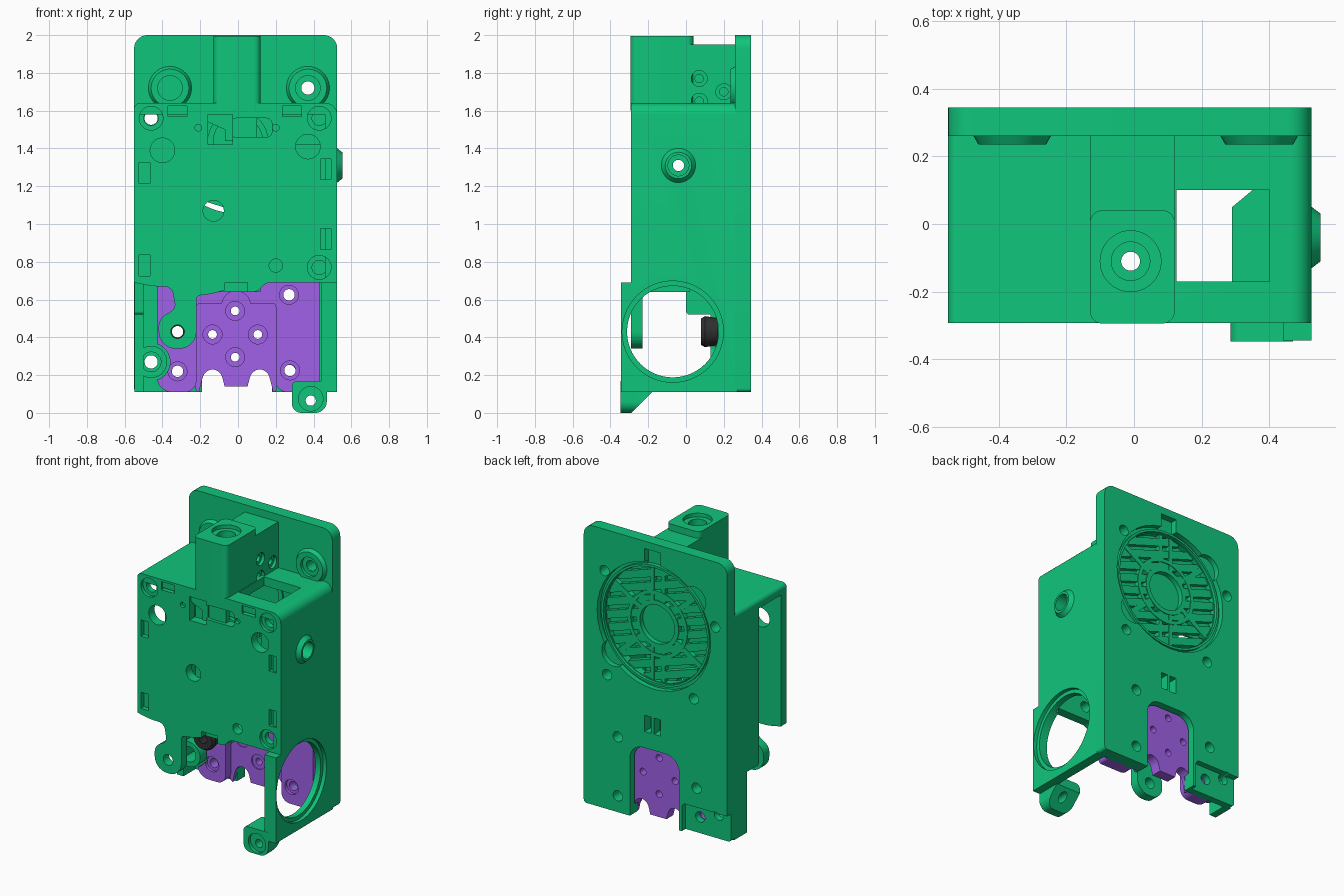
import bpy, bmesh
from math import sin, cos, pi, sqrt, radians
from mathutils import Vector

if "Cube" in bpy.data.objects:
    bpy.data.objects.remove(bpy.data.objects["Cube"])


def material(name, rgb):
    m = bpy.data.materials.new(name)
    m.diffuse_color = (*rgb, 1)
    m.use_nodes = True
    m.node_tree.nodes["Principled BSDF"].inputs["Base Color"].default_value = m.diffuse_color
    return m


GREEN = material("green", (0.005, 0.56, 0.20))
PURPLE = material("purple", (0.35, 0.12, 0.80))
DARK = material("dark", (0.03, 0.03, 0.03))


def disc(a, b, r, n=40):
    return [(a + r * cos(2 * pi * i / n), b + r * sin(2 * pi * i / n)) for i in range(n)]


def rect(a0, a1, b0, b1, r=0):
    return outline([(a0, b0, r), (a1, b0, r), (a1, b1, r), (a0, b1, r)])


def outline(pts):
    """Polygon from (a, b, corner radius) points."""
    out = []
    for i, p in enumerate(pts):
        c = Vector(p[:2])
        r = p[2] if len(p) > 2 else 0
        if r == 0:
            out.append(tuple(c))
            continue
        u = (Vector(pts[i - 1][:2]) - c).normalized() * r
        v = (Vector(pts[(i + 1) % len(pts)][:2]) - c).normalized() * r
        for k in range(8):
            t = k / 7
            w = sqrt(0.5)  # rational arc
            d = (1 - t) ** 2 + 2 * w * t * (1 - t) + t * t
            out.append(tuple(c + (u * (1 - t) ** 2 + v * t * t) / d))
    return out


def prism(name, pts, axis, lo, hi, mat=GREEN, end=None):
    """Extrude a profile along X (y,z), Y (x,z) or Z (x,y); end = profile at hi."""
    place = {"X": lambda a, b, h: (h, a, b), "Y": lambda a, b, h: (a, h, b), "Z": lambda a, b, h: (a, b, h)}[axis]
    bm = bmesh.new()
    va = [bm.verts.new(place(*p, lo)) for p in pts]
    vb = [bm.verts.new(place(*p, hi)) for p in (end or pts)]
    bm.faces.new(va)
    bm.faces.new(vb)
    for i in range(len(va)):
        j = (i + 1) % len(va)
        bm.faces.new((va[i], va[j], vb[j], vb[i]))
    bmesh.ops.recalc_face_normals(bm, faces=bm.faces)
    me = bpy.data.meshes.new(name)
    bm.to_mesh(me)
    bm.free()
    ob = bpy.data.objects.new(name, me)
    bpy.context.collection.objects.link(ob)
    me.materials.append(mat)
    return ob


def cutter(pts, axis, lo, hi, mat=GREEN):
    ob = prism("cutter", pts, axis, lo, hi, mat)
    ob.hide_render = True
    return ob


def hole(x, z, r, lo=-1, hi=1):
    return cutter(disc(x, z, r), "Y", lo, hi)


def cut(ob, cutters):
    for c in cutters:
        m = ob.modifiers.new("cut", "BOOLEAN")
        m.operation, m.solver, m.object = "DIFFERENCE", "EXACT", c
    dg = bpy.context.evaluated_depsgraph_get()
    me = bpy.data.meshes.new_from_object(ob.evaluated_get(dg))
    ob.modifiers.clear()
    ob.data = me
    for c in cutters:
        bpy.data.objects.remove(c)


# Back plate with motor vent opening, tray cutout and screw holes
CX, CZ, RV = 0.0, 1.44, 0.385
plate = prism("back_plate", outline([(-.55, .11, .02), (.525, .11, .02), (.525, 2, .07), (-.55, 2, .07)]), "Y", .26, .345)
cuts = [cutter(rect(-.19, .18, .0, .6, .1), "Y", 0, 1),
        hole(CX, CZ, .425, .31, .4), hole(CX, CZ, RV, .275, .4),
        hole(-.3, 1.7, .09, .31, .4), hole(.3, 1.18, .09, .31, .4),
        cutter([p for p in disc(CX, CZ, RV, 80) if p[1] < 1.6 and -.325 < p[0] < .31], "Y", .2, .4),
        cutter(rect(-.05, .07, 1.82, 1.95), "Y", .3, .4),
        cutter(rect(-.05, .0, .71, .82), "Y", .28, .4), cutter(rect(.02, .07, .71, .82), "Y", .28, .4),
        cutter(rect(-.6, -.21, .0, .3, .03), "Y", .305, .4)]
cuts += [hole(x, z, .035) for x, z in [(.37, 1.72), (-.46, 1.56), (.35, 1.02), (-.3, 1.03),
                                       (.27, .62), (.27, .22), (-.32, .43), (-.32, .22), (-.46, .27)]]
cut(plate, cuts)

# Vent grille: slanted bars, cross spokes, uprights and rings
A = radians(-18)
RB = RV + .008


def bar(off, ang, width, lo, hi, s0, s1):
    pts = [(CX + s * cos(ang) - t * sin(ang), CZ + s * sin(ang) + t * cos(ang))
           for s, t in [(s0, off - width), (s1, off - width), (s1, off + width), (s0, off + width)]]
    prism("vent_bar", pts, "Y", lo, hi)


for i in range(-4, 5):
    off = i * .083
    h = sqrt(RB ** 2 - off ** 2)
    gap = sqrt(max(.15 ** 2 - off ** 2, 0))
    bar(off, A, .026, .262, .302, -h, -gap)
    bar(off, A, .026, .262, .302, gap, h)
for ang in (radians(32), radians(-42)):
    bar(0, ang, .018, .264, .306, -RB, -.13)
    bar(0, ang, .018, .264, .306, .13, RB)
for off in (-.04, .04):
    bar(off, pi / 2, .014, .263, .304, .13, RB)
    bar(off, pi / 2, .014, .263, .304, -RB, -.13)
for r0, r1, y0, y1 in [(.13, .16, .25, .308), (.2, .225, .266, .307), (.39, .405, .29, .33)]:
    ring = prism("vent_ring", disc(CX, CZ, r1, 56), "Y", y0, y1)
    cut(ring, [hole(CX, CZ, r0)])

# Roof and right wall in one profile, with top opening and side holes
shell = prism("roof_and_right_wall", outline([(-.55, 1.58), (-.55, 1.64, .03), (.525, 1.64, .06), (.525, .11), (.46, .11), (.46, 1.58)]), "Y", -.28, .27)
lower = prism("right_wall_front", rect(.44, .525, .11, .69), "Y", -.345, -.2)
side = lambda y, z, r, lo, hi: cutter(disc(y, z, r, 64), "X", lo, hi)
big = lambda: [side(-.07, .43, .242, .3, .7), side(-.07, .43, .268, .5, .7)]
cut(shell, big() + [side(-.04, 1.31, .055, .3, .7), cutter(rect(.125, .40, -.17, .10), "Z", 1.5, 1.7),
                    cutter(disc(-.01, -.11, .028), "Z", 1.5, 1.7)])
cut(lower, big())
boss = prism("side_boss", disc(-.04, 1.31, .11), "X", .5, .552, end=disc(-.04, 1.31, .07))
inner = prism("side_boss_inner", [(.29, -.17), (.47, -.17), (.47, .1), (.35, .1), (.29, .05)], "Z", 1.2, 1.42)
cut(boss, [side(-.04, 1.31, .055, .2, .7)])
cut(inner, [side(-.04, 1.31, .055, .36, .7), side(-.04, 1.31, .03, .2, .7)])

# Partial left wall
prism("left_wall", outline([(.27, .11), (.27, 1.6), (0, 1.6), (0, .52, .02), (.13, .52), (.13, .11)]), "X", -.549, -.5)

# Front panel with hanging tongue
panel = prism("front_panel", outline([
    (-.55, 1.64, .03), (.525, 1.64, .06), (.525, .69), (.15, .69, .02), (.1, .64, .02), (.05, .64), (.05, .69), (-.07, .69),
    (-.07, .65), (-.14, .63, .02), (-.22, .62, .02), (-.22, .34, .09), (-.42, .34, .09), (-.42, .5, .04),
    (-.33, .55, .03), (-.35, .67, .04), (-.45, .67, .03), (-.55, .69)]), "Y", -.292, -.23)
cuts = [hole(-.4, 1.39, .065), hole(.37, 1.41, .065), hole(-.13, 1.07, .055), hole(.2, .78, .035),
        hole(-.32, .43, .036), cutter(rect(-.16, -.03, 1.42, 1.58), "Y", -.4, 0),
        cutter(rect(-.04, .18, 1.46, 1.56, .03), "Y", -.4, -.1),
        hole(-.21, 1.51, .018, -.4, -.27), hole(.2, 1.51, .018, -.4, -.27)]
for x, z in [(-.46, 1.56), (.43, 1.56), (.43, .77)]:
    cuts += [hole(x, z, .063, -.4, -.27), hole(x, z, .038)]
for x, z in [(-.495, 1.27), (-.495, .78), (.465, 1.29), (.465, .92)]:
    cuts.append(cutter(rect(x - .028, x + .028, z - .055, z + .055), "Y", -.4, -.26))
for x in (-.32, .285):
    cuts.append(cutter(rect(x - .05, x + .05, 1.57, 1.625), "Y", -.4, -.26))
cut(panel, cuts)
prism("slot_bridge", rect(-.03, .1, 1.45, 1.57), "Y", -.27, -.235)
prism("slot_web", rect(-.07, -.03, 1.44, 1.58), "Y", -.28, -.235)
prism("slot_flap", [(-.16, 1.54), (-.07, 1.5), (-.07, 1.58), (-.16, 1.58)], "Y", -.275, -.235)

# Inlet tower on the roof with stepped bore, and block behind it
tower = prism("inlet_tower", rect(-.13, .12, -.294, .04, .035), "Z", 1.6, 1.995)
bore = lambda r, lo: cutter(disc(-.01, -.11, r), "Z", lo, 2.2)
cut(tower, [bore(.09, 1.97), bore(.057, 1.82), bore(.028, 1.4)])
rear = prism("tower_rear_block", rect(-.13, .12, .0, .27), "Z", 1.6, 1.95)
cut(rear, [cutter(disc(y, z, r), "X", lo, .3) for y, z in [(.07, 1.77), (.2, 1.7), (.07, 1.65)]
           for r, lo in [(.042, .1), (.022, .02)]])

# Screw bosses on the upper back plate
for x, deep in ((-.36, .3), (.37, 1)):
    b = prism("plate_screw_boss", disc(x, 1.72, .1), "Y", .235, .27, end=disc(x, 1.72, .12))
    cut(b, [hole(x, 1.72, .065, .2, .255), hole(x, 1.72, .036, .2, deep)])

# Floor shelf under the gear space
shelf = prism("floor_shelf", rect(-.12, .12, -.24, .02), "Z", .64, .69)
cut(shelf, [cutter(disc(-.01, -.11, .03), "Z", .5, .8)])

# Front right foot with sloped back
foot = prism("front_foot", outline([(.285, 0, .05), (.47, 0, .06), (.47, .17), (.285, .17, .03)]), "Y", -.347, -.18)
cut(foot, [cutter([(-.29, 0), (-.1, .19), (-.1, -.05), (-.29, -.05)], "X", .2, .6),
           hole(.385, .075, .065, -.4, -.325), hole(.385, .065, .027)])

# Lower left ear and knob with its post, both bored through
ear = prism("left_ear", disc(-.46, .27, .085), "Y", .13, .27)
cut(ear, [hole(-.46, .27, .052)])
post = prism("knob_post", disc(-.32, .43, .05), "Y", .15, .27)
knob = prism("dark_knob", disc(-.32, .43, .07), "Y", .08, .1, DARK, disc(-.32, .43, .082))
body = prism("dark_knob_body", disc(-.32, .43, .082), "Y", .1, .17, DARK, disc(-.32, .43, .072))
for ob in (post, knob, body):
    cut(ob, [cutter(disc(-.32, .43, .03), "Y", -1, 1, ob.data.materials[0])])

# Purple cooling tray: flange with window, and recessed floor
pc = lambda pts, lo, hi: cutter(pts, "Y", lo, hi, PURPLE)
flange = prism("tray_flange", outline([(-.43, .11, .08), (-.22, .11, .06), (-.22, .2), (.2, .2), (.2, .11, .06), (.435, .11, .02), (.435, .69), (-.43, .69)]), "Y", .18, .26, PURPLE)
cuts = [pc(rect(-.22, .2, .0, .58, .02), 0, 1), pc(disc(-.01, .57, .075), 0, 1), pc(disc(-.46, .27, .1), 0, 1),
        pc(disc(-.32, .43, .03), 0, 1)]
for x, z in [(-.32, .22), (.27, .625), (.275, .225)]:
    cuts += [pc(disc(x, z, .05), .1, .2), pc(disc(x, z, .03), 0, 1)]
cut(flange, cuts)
WAVE = [(-.135, .19, .045), (.115, .19, .045)]
notches = lambda: [pc(outline([(x - .08, .05), (x + .08, .05), (x + .065, .14, .03), (x + .04, .23, .04), (x - .04, .23, .04), (x - .065, .14, .03)]), 0, 1)
                   for x, _, _ in WAVE] + [pc(rect(-.1, .08, .0, .14), 0, 1)]
front_floor = prism("tray_floor", rect(-.225, .205, .11, .66, .02), "Y", .238, .262, PURPLE)
back_floor = prism("tray_back", outline([(-.18, .11, .02), (.17, .11, .02), (.17, .59, .09), (-.18, .59, .09)]), "Y", .26, .31, PURPLE)
ports = [(-.015, .54), (-.135, .415), (.105, .415), (-.015, .295)]
cut(front_floor, notches() + [pc(disc(x, z, .05), .2, .246) for x, z in ports] + [pc(disc(x, z, .023), 0, 1) for x, z in ports])
cut(back_floor, notches() + [pc(disc(x, z, .023), 0, 1) for x, z in ports])

# Smooth round surfaces, keep edges sharp
bpy.ops.object.select_all(action="SELECT")
bpy.context.view_layer.objects.active = plate
bpy.ops.object.shade_smooth_by_angle(angle=radians(30))
